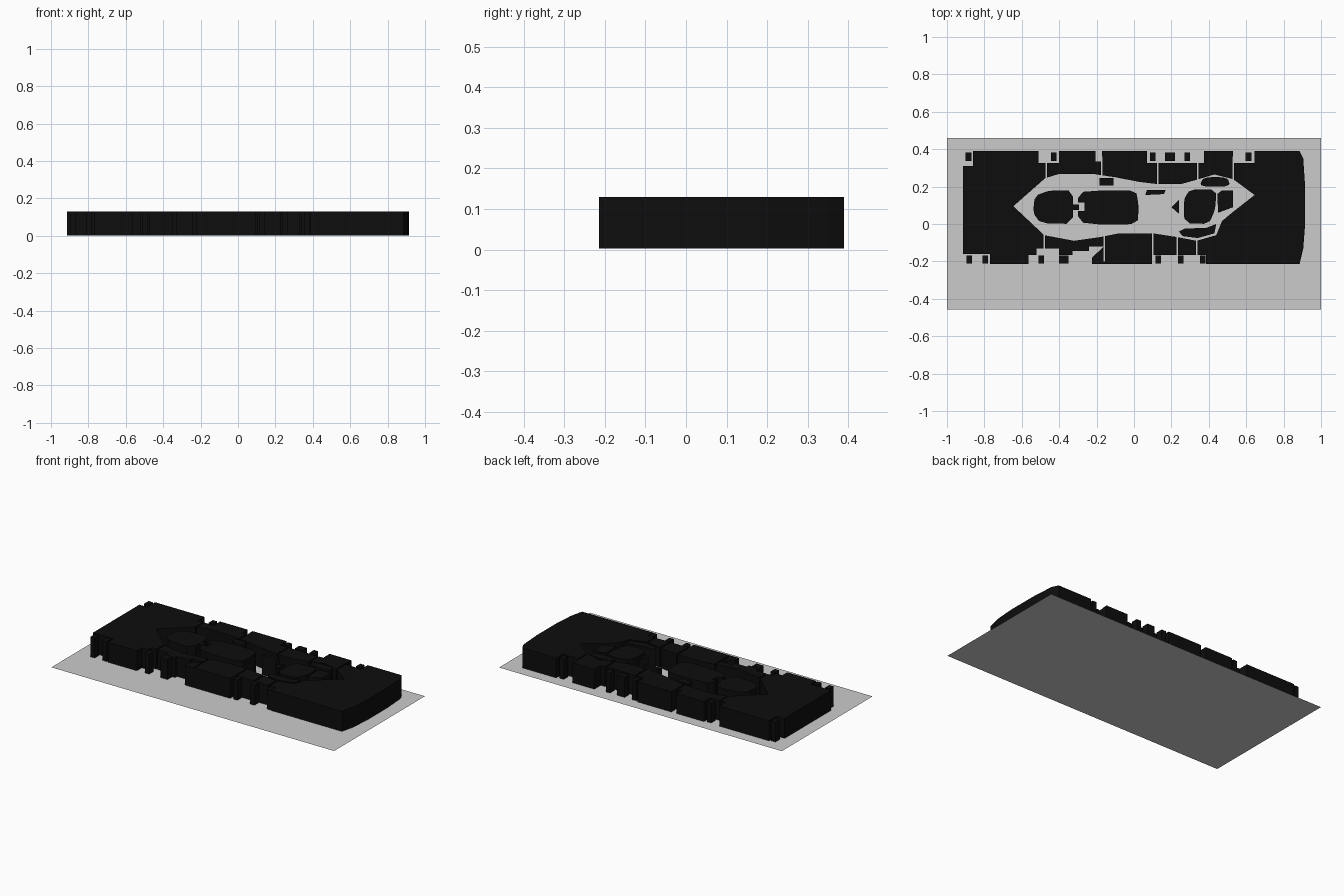
import bpy
import bmesh

# Remove the default cube only
default_cube = bpy.data.objects.get("Cube")
if default_cube:
    bpy.data.objects.remove(default_cube, do_unlink=True)

HEIGHT = 0.13
FLOOR = 0.002
NORTH, SOUTH, WEST = 0.39, -0.215, -0.915


def make_material(name, value):
    material = bpy.data.materials.new(name)
    material.use_nodes = True
    colour = (value, value, value, 1)
    material.diffuse_color = colour
    shader = material.node_tree.nodes["Principled BSDF"]
    shader.inputs["Base Color"].default_value = colour
    shader.inputs["Roughness"].default_value = 0.9
    return material


BLACK = make_material("building black", 0.004)
GREY = make_material("ground grey", 0.6)


def rounded(points, passes=2):
    """Cut the corners of a closed outline repeatedly."""
    for _ in range(passes):
        softer = []
        for (ax, ay), (bx, by) in zip(points, points[1:] + points[:1]):
            softer.append((ax * 0.8 + bx * 0.2, ay * 0.8 + by * 0.2))
            softer.append((ax * 0.2 + bx * 0.8, ay * 0.2 + by * 0.8))
        points = softer
    return points


def prism(name, points, bottom=FLOOR, top=HEIGHT, material=BLACK):
    """Extrude a flat outline into an upright block."""
    bm = bmesh.new()
    outline = [bm.verts.new((x, y, bottom)) for x, y in points]
    face = bm.faces.new(outline)
    if top > bottom:
        extruded = bmesh.ops.extrude_face_region(bm, geom=[face])
        for item in extruded["geom"]:
            if isinstance(item, bmesh.types.BMVert):
                item.co.z = top
        bmesh.ops.recalc_face_normals(bm, faces=bm.faces)
    mesh = bpy.data.meshes.new(name)
    bm.to_mesh(mesh)
    bm.free()
    mesh.materials.append(material)
    obj = bpy.data.objects.new(name, mesh)
    bpy.context.collection.objects.link(obj)
    return obj


def rectangle(west, east, south, north):
    return [(west, south), (east, south), (east, north), (west, north)]


def carve(target, points):
    """Cut an outline right through the target, then discard the cutter."""
    cutter = prism("cutter", points, bottom=-HEIGHT, top=HEIGHT * 2)
    cutter.hide_render = True
    cut = target.modifiers.new("cut", "BOOLEAN")
    cut.operation = "DIFFERENCE"
    cut.solver = "EXACT"
    cut.object = cutter
    bpy.context.view_layer.update()
    graph = bpy.context.evaluated_depsgraph_get()
    mesh = bpy.data.meshes.new_from_object(target.evaluated_get(graph))
    target.modifiers.clear()
    target.data = mesh
    bpy.data.objects.remove(cutter, do_unlink=True)


# Flat ground sheet
prism("ground", rectangle(-1, 1, -0.457, 0.46), bottom=0, top=0, material=GREY)

# Whole town block with a bowed east end
east_end = [(0.885, SOUTH), (0.905, -0.13), (0.915, 0),
            (0.915, 0.2), (0.905, 0.35), (0.885, NORTH)]
blocks = prism("city_blocks", [(WEST, SOUTH)] + east_end + [(WEST, NORTH)])

# Open street ring, pointed at both ends
north_kerb = [(-0.645, 0.095), (-0.475, 0.245), (-0.4, 0.268), (-0.22, 0.268),
              (-0.1, 0.25), (0.03, 0.225), (0.13, 0.213), (0.25, 0.213),
              (0.34, 0.238), (0.43, 0.265), (0.53, 0.24)]
south_kerb = [(0.645, 0.155), (0.53, 0.065), (0.47, 0.015), (0.44, -0.06),
              (0.335, -0.09), (0.23, -0.07), (0.1, -0.05), (-0.08, -0.05),
              (-0.18, -0.07), (-0.32, -0.09), (-0.48, -0.06)]
carve(blocks, north_kerb + south_kerb)

# Yards cut into the north and south edges
for west, east, depth in [(-0.95, -0.86, 0.31), (-0.51, -0.4, 0.325),
                          (-0.205, -0.17, 0.335), (0.07, 0.375, 0.325),
                          (0.53, 0.645, 0.325)]:
    carve(blocks, rectangle(west, east, depth, NORTH + 0.1))
for west, east, depth in [(-0.95, -0.77, -0.16), (-0.565, -0.225, -0.165),
                          (-0.52, -0.4, -0.132), (-0.33, -0.235, -0.145),
                          (0.095, 0.385, -0.165)]:
    carve(blocks, rectangle(west, east, SOUTH - 0.1, depth))
carve(blocks, [(-0.24, -0.25), (-0.225, -0.18), (-0.16, -0.12), (-0.24, -0.12)])

# Narrow alleys running from the street ring to the yards
ALLEY = 0.004
for x in (-0.47, -0.172, 0.128, 0.34, 0.53):
    carve(blocks, rectangle(x - ALLEY, x + ALLEY, 0.2, 0.36))
for x in (-0.48, -0.16, 0.1, 0.23, 0.335):
    carve(blocks, rectangle(x - ALLEY, x + ALLEY, -0.2, -0.03))

# Small sheds standing in the yards
SHED = 0.015
for side, centre, places in [
        ("north", 0.36, (-0.885, -0.43, 0.1, 0.182, 0.205, 0.285, 0.612)),
        ("south", -0.19, (-0.88, -0.795, -0.495, -0.385, -0.365, 0.13, 0.25, 0.367))]:
    for number, x in enumerate(places):
        prism(f"{side}_shed_{number}",
              rectangle(x - SHED, x + SHED, centre - 0.022, centre + 0.022))

# Buildings inside the street ring
west_hall = [(-0.54, 0.06), (-0.53, 0.15), (-0.45, 0.18), (-0.325, 0.18),
             (-0.325, 0.0), (-0.5, 0.005)]
prism("west_hall", rounded(west_hall, 1))
middle_hall = [(-0.3, 0.17), (-0.16, 0.18), (0.01, 0.18), (0.025, 0.1),
               (0.02, 0.0), (-0.16, -0.005), (-0.3, 0.01)]
hall = prism("middle_hall", rounded(middle_hall, 1))
carve(hall, rectangle(-0.4, -0.265, 0.07, 0.115))
prism("hall_kiosk", rectangle(-0.325, -0.295, 0.075, 0.105))
east_hall = [(0.265, 0.13), (0.3, 0.185), (0.44, 0.185), (0.435, 0.08),
             (0.4, 0.0), (0.27, 0.005)]
prism("east_hall", rounded(east_hall, 1))
prism("east_annexe", [(0.445, 0.16), (0.47, 0.18), (0.53, 0.18),
                      (0.53, 0.09), (0.45, 0.06)])
prism("north_lodge", rounded([(0.35, 0.2), (0.37, 0.25), (0.5, 0.25),
                              (0.515, 0.2)]))
prism("south_lodge", [(0.24, -0.04), (0.27, -0.025), (0.39, -0.02),
                      (0.44, 0.0), (0.43, -0.05), (0.34, -0.075),
                      (0.26, -0.065)])
prism("street_house", rectangle(-0.185, -0.11, 0.205, 0.245))
prism("street_row", [(0.06, 0.155), (0.16, 0.16), (0.17, 0.183), (0.07, 0.183)])
prism("corner_house", [(0.2, 0.09), (0.24, 0.055), (0.24, 0.13)])
